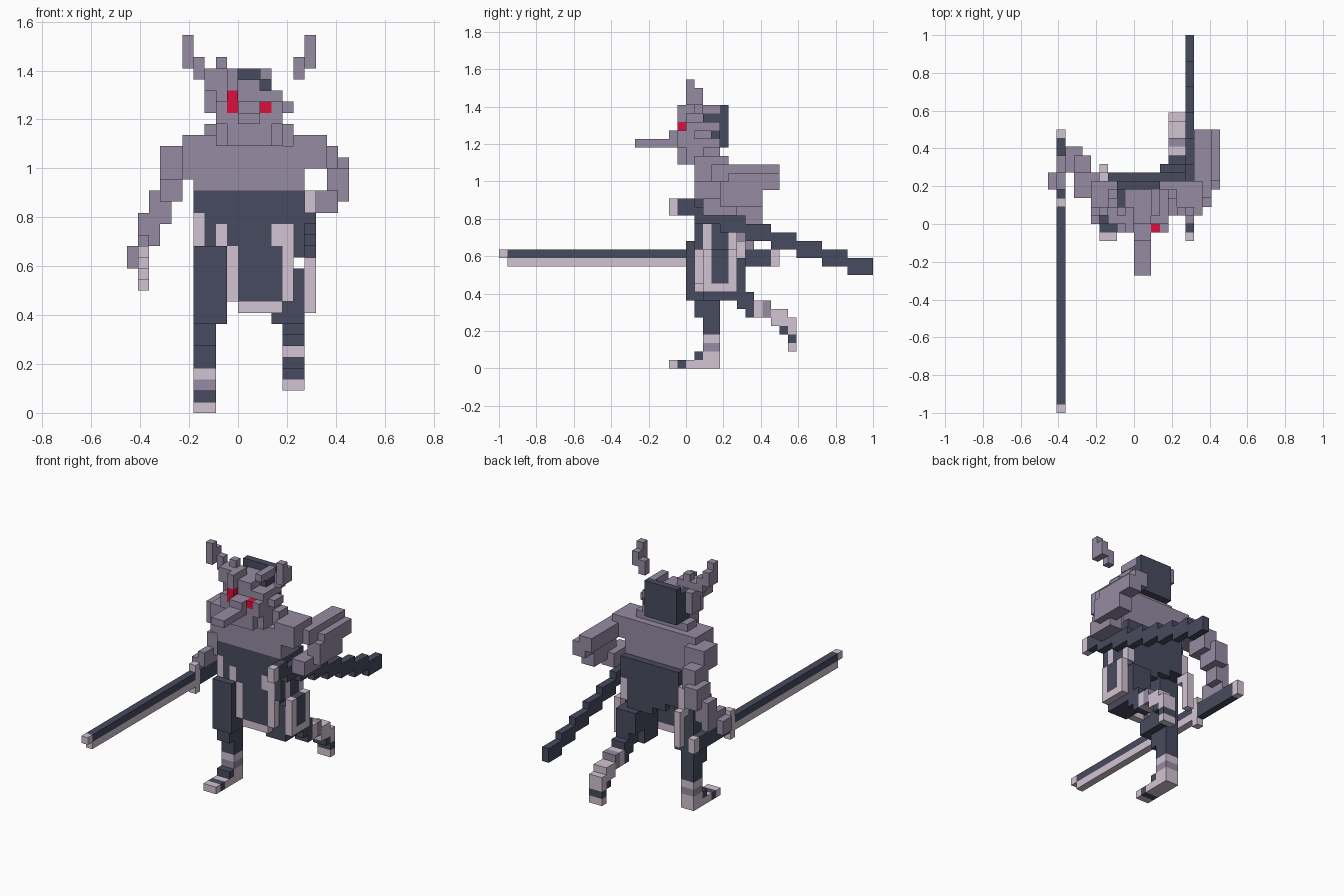
import bpy
import bmesh
from math import radians
from mathutils import Vector

default_cube = bpy.data.objects.get("Cube")
if default_cube:
    bpy.data.objects.remove(default_cube)

UNIT = 2 / 44  # edge of one block
PALETTE = {
    "slate": (.064, .07, .112), "mauve": (.305, .26, .365),
    "pale": (.64, .55, .64), "red": (.70, .005, .05),
}
materials = {}
for label, rgb in PALETTE.items():
    mat = bpy.data.materials.new(label)
    mat.use_nodes = True
    mat.diffuse_color = (*rgb, 1)
    shader = mat.node_tree.nodes["Principled BSDF"]
    shader.inputs["Base Color"].default_value = (*rgb, 1)
    shader.inputs["Roughness"].default_value = .9
    materials[label] = mat
colours = list(PALETTE)
cells = {}  # block position -> (part, colour)


def fill(part, colour, x, y, z):
    """Fill a range of blocks; later fills replace earlier ones."""
    for i in range(*x):
        for j in range(*y):
            for k in range(*z):
                cells[i, j, k] = (part, colour)


# Torso
fill("torso", "slate", x=(-4, 6), y=(1, 5), z=(17, 20))
fill("torso", "slate", x=(-3, 6), y=(5, 6), z=(16, 20))
fill("torso", "slate", x=(-1, 4), y=(1, 6), z=(15, 17))
fill("chest", "mauve", x=(-4, 6), y=(1, 5), z=(20, 24))
fill("chest", "mauve", x=(-3, 5), y=(2, 5), z=(24, 25))
fill("neck", "mauve", x=(-2, 4), y=(0, 4), z=(24, 26))
fill("neck", "mauve", x=(-1, 3), y=(-1, 0), z=(24, 26))
fill("collar", "mauve", x=(-3, 5), y=(2, 4), z=(25, 26))

# Head and hair
fill("head", "mauve", x=(-2, 4), y=(0, 4), z=(26, 29))
fill("head", "mauve", x=(-1, 2), y=(0, 4), z=(29, 30))
fill("head", "mauve", x=(-2, 4), y=(-1, 0), z=(26, 28))
fill("crown", "mauve", x=(-1, 0), y=(-1, 2), z=(29, 31))
fill("crown", "mauve", x=(-3, -1), y=(0, 2), z=(29, 31))
fill("crown", "mauve", x=(-2, -1), y=(1, 2), z=(31, 32))
fill("crown", "mauve", x=(2, 3), y=(1, 4), z=(30, 31))
fill("ear", "mauve", x=(4, 5), y=(1, 3), z=(27, 28))
fill("hair", "slate", x=(-2, 3), y=(4, 5), z=(26, 31))
fill("hair", "slate", x=(-2, -1), y=(2, 4), z=(26, 30))
fill("hair", "slate", x=(2, 3), y=(2, 4), z=(29, 30))
fill("hair", "slate", x=(3, 4), y=(3, 4), z=(27, 28))
fill("nose", "mauve", x=(0, 2), y=(-2, 0), z=(26, 28))
fill("nose", "mauve", x=(0, 2), y=(-6, -1), z=(26, 27))
fill("right_eye", "red", x=(-1, 0), y=(-1, 0), z=(27, 29))
fill("left_eye", "red", x=(2, 3), y=(-1, 0), z=(27, 28))

# Horns, mirrored about the middle of the head
for side in ("left", "right"):
    def mirrored(a, b):
        return (a + 1, b + 1) if side == "left" else (1 - b, 1 - a)
    horn = side + "_horn"
    fill(horn, "mauve", x=mirrored(5, 6), y=(0, 1), z=(31, 34))
    fill(horn, "mauve", x=mirrored(5, 6), y=(1, 2), z=(31, 33))
    fill(horn, "mauve", x=mirrored(4, 5), y=(1, 2), z=(30, 32))
fill("right_horn", "mauve", x=(-3, -2), y=(1, 3), z=(27, 30))

# Right arm
fill("right_arm", "mauve", x=(-5, -2), y=(1, 5), z=(21, 25))
fill("right_arm", "mauve", x=(-7, -4), y=(3, 6), z=(21, 24))
fill("right_arm", "mauve", x=(-7, -5), y=(5, 8), z=(19, 22))
fill("right_arm", "mauve", x=(-8, -6), y=(6, 9), z=(17, 20))
fill("right_arm", "mauve", x=(-9, -7), y=(6, 8), z=(15, 18))
fill("right_hand", "mauve", x=(-10, -8), y=(4, 6), z=(13, 15))
fill("right_hand", "mauve", x=(-9, -8), y=(4, 8), z=(14, 16))

# Left arm
fill("left_arm", "mauve", x=(5, 8), y=(1, 5), z=(22, 25))
fill("left_arm", "mauve", x=(7, 9), y=(3, 11), z=(22, 24))
fill("left_arm", "mauve", x=(9, 10), y=(5, 11), z=(21, 23))
fill("left_elbow", "mauve", x=(8, 10), y=(8, 11), z=(21, 22))
fill("left_forearm", "mauve", x=(8, 10), y=(4, 9), z=(19, 22))
fill("left_hand", "mauve", x=(7, 9), y=(2, 6), z=(18, 20))

# Drawn sword
fill("sword_blade", "slate", x=(-9, -8), y=(-21, 2), z=(13, 14))
fill("sword_blade", "pale", x=(-9, -8), y=(-21, 2), z=(12, 13))
fill("sword_blade", "pale", x=(-9, -8), y=(-22, -21), z=(13, 14))
fill("sword_guard", "pale", x=(-9, -8), y=(2, 3), z=(11, 15))
fill("sword_grip", "slate", x=(-9, -8), y=(3, 10), z=(12, 14))
fill("sword_pommel", "pale", x=(-9, -8), y=(10, 11), z=(12, 14))

# Sheath stepping down behind the hip
fill("sheath_mouth", "pale", x=(6, 7), y=(-2, -1), z=(18, 20))
for step in range(8):
    back = 3 * step - 2
    drop = 18 - step
    front = -1 if step == 0 else back
    fill("sheath", "slate", x=(6, 7), y=(front, back + 3), z=(drop, drop + 2))

# Left leg, bent back
fill("left_leg", "slate", x=(3, 6), y=(2, 5), z=(8, 13))
fill("left_leg", "slate", x=(3, 5), y=(2, 5), z=(13, 17))
fill("left_leg", "slate", x=(4, 6), y=(5, 7), z=(8, 10))
fill("left_leg", "slate", x=(4, 6), y=(6, 8), z=(7, 9))
fill("left_leg", "slate", x=(4, 6), y=(7, 8), z=(6, 8))
fill("left_shin", "pale", x=(4, 6), y=(8, 9), z=(6, 8))
fill("left_shin", "mauve", x=(4, 6), y=(9, 10), z=(6, 8))
fill("left_shin", "pale", x=(4, 6), y=(10, 12), z=(5, 7))
fill("left_foot", "pale", x=(4, 6), y=(11, 13), z=(4, 6))
fill("left_foot", "slate", x=(4, 6), y=(11, 12), z=(4, 5))
fill("left_foot", "slate", x=(4, 6), y=(12, 13), z=(3, 4))
fill("left_foot", "pale", x=(4, 6), y=(12, 13), z=(2, 3))

# Right leg, standing
fill("right_leg", "slate", x=(-4, -1), y=(0, 4), z=(8, 15))
fill("right_leg", "slate", x=(-4, -2), y=(1, 5), z=(15, 17))
fill("right_leg", "slate", x=(-4, -2), y=(1, 4), z=(6, 8))
fill("right_leg", "slate", x=(-4, -2), y=(2, 4), z=(4, 6))
fill("right_shin", "pale", x=(-4, -2), y=(2, 4), z=(0, 4))
fill("right_shin", "mauve", x=(-4, -2), y=(2, 4), z=(2, 3))
fill("right_foot", "slate", x=(-4, -2), y=(1, 2), z=(1, 2))
fill("right_foot", "pale", x=(-4, -2), y=(-2, 2), z=(0, 1))
fill("right_foot", "slate", x=(-4, -2), y=(-1, 0), z=(0, 1))

# Skirt panels with pale borders
fill("front_panel", "slate", x=(0, 4), y=(1, 2), z=(10, 17))
fill("front_panel", "pale", x=(0, 4), y=(1, 2), z=(9, 10))
fill("front_panel", "pale", x=(-1, 0), y=(1, 2), z=(10, 15))
fill("front_panel", "pale", x=(-2, -1), y=(1, 2), z=(15, 17))
fill("front_panel", "pale", x=(3, 4), y=(1, 2), z=(15, 17))
fill("front_panel", "pale", x=(4, 5), y=(1, 2), z=(10, 17))
fill("left_panel", "slate", x=(5, 6), y=(1, 5), z=(14, 17))
fill("left_panel", "slate", x=(6, 7), y=(3, 5), z=(10, 14))
fill("left_panel", "pale", x=(6, 7), y=(3, 5), z=(9, 10))
for edge in (2, 5):
    fill("left_panel", "pale", x=(5, 6), y=(edge, edge + 1), z=(14, 17))
    fill("left_panel", "pale", x=(6, 7), y=(edge, edge + 1), z=(9, 14))
fill("right_panel", "pale", x=(-4, -3), y=(1, 2), z=(15, 18))
fill("right_panel", "pale", x=(-4, -3), y=(5, 6), z=(14, 18))
fill("right_panel", "pale", x=(-4, -3), y=(6, 7), z=(10, 15))
fill("back_panel", "slate", x=(-3, 5), y=(5, 6), z=(15, 17))
fill("back_panel", "slate", x=(-1, 5), y=(5, 6), z=(14, 15))
fill("back_panel", "slate", x=(1, 5), y=(5, 6), z=(13, 14))
fill("back_panel", "slate", x=(3, 6), y=(5, 7), z=(10, 13))

# Turn the exposed block sides into one mesh per part
for part in sorted({owner for owner, colour in cells.values()}):
    bm = bmesh.new()
    for cell, (owner, colour) in cells.items():
        if owner != part:
            continue
        centre = Vector(cell) + Vector((.5, .5, .5))
        for axis in range(3):
            for sign in (-1, 1):
                normal = Vector((0, 0, 0))
                normal[axis] = sign
                if tuple(int(v) for v in Vector(cell) + normal) in cells:
                    continue
                a = Vector((0, 0, 0))
                a[(axis + 1) % 3] = .5
                b = normal.cross(a)
                ring = (a + b, b - a, -a - b, a - b)
                face = bm.faces.new([bm.verts.new((centre + normal / 2 + p) * UNIT)
                                     for p in ring])
                face.normal_update()
                if face.normal.dot(normal) < 0:
                    face.normal_flip()
                face.material_index = colours.index(colour)
    bmesh.ops.remove_doubles(bm, verts=bm.verts, dist=UNIT / 100)
    bmesh.ops.dissolve_limit(bm, angle_limit=radians(1), verts=bm.verts,
                             edges=bm.edges, delimit={"MATERIAL"})
    mesh = bpy.data.meshes.new(part)
    bm.to_mesh(mesh)
    bm.free()
    for label in colours:
        mesh.materials.append(materials[label])
    obj = bpy.data.objects.new(part, mesh)
    bpy.context.collection.objects.link(obj)
